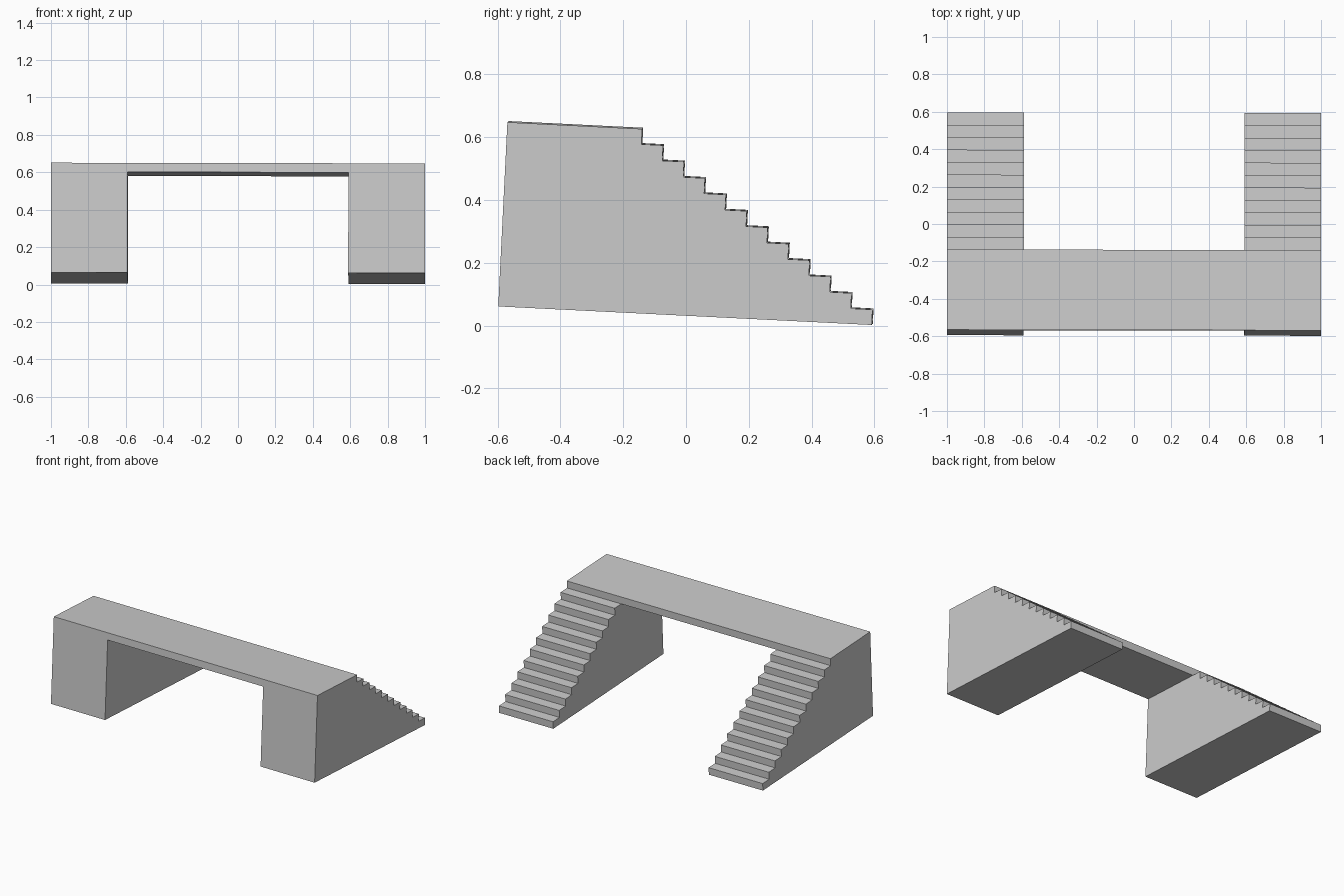
import bpy, bmesh
from math import radians
from mathutils import Matrix, Euler

if "Cube" in bpy.data.objects:
    bpy.data.objects.remove(bpy.data.objects["Cube"])

LENGTH, HEIGHT = 1.1905, 0.587      # footprint depth and deck height
DECK, STEPS = 0.4295, 11            # deck depth and number of treads
RISE = HEIGHT / (STEPS + 1)
RUN = (LENGTH - DECK) / STEPS
INNER, OUTER = 0.59, 1.0            # x limits of each flight

# The whole bridge leans slightly towards its back
TILT = Matrix.Translation((0, -0.0015, 0.0335)) @ Euler(
    (radians(-2.84), radians(0.11), radians(-0.1))).to_matrix().to_4x4()


def extrude_profile(name, profile, x0, x1, caps=True):
    """Extrude a (y, z) outline along x from x0 to x1."""
    bm = bmesh.new()
    a = [bm.verts.new((x0, y, z)) for y, z in profile]
    b = [bm.verts.new((x1, y, z)) for y, z in profile]
    n = len(profile)
    for i in range(n):
        j = (i + 1) % n
        bm.faces.new((a[i], a[j], b[j], b[i]))
    if caps:
        bm.faces.new(a[::-1])
        bm.faces.new(b)
    bmesh.ops.recalc_face_normals(bm, faces=bm.faces)
    bm.transform(TILT)
    mesh = bpy.data.meshes.new(name)
    bm.to_mesh(mesh)
    bm.free()
    obj = bpy.data.objects.new(name, mesh)
    bpy.context.collection.objects.link(obj)
    return obj


# Solid stair flights: vertical front, flat top, steps down to the back
front = -LENGTH / 2
stairs = [(front, 0), (front, HEIGHT), (front + DECK, HEIGHT)]
for i in range(STEPS):
    y, z = front + DECK + i * RUN, HEIGHT - (i + 1) * RISE
    stairs += [(y, z), (y + RUN, z)]
stairs.append((front + LENGTH, 0))

extrude_profile("left_stair_flight", stairs, -OUTER, -INNER)
extrude_profile("right_stair_flight", stairs, INNER, OUTER)

# Deck slab spanning the flights, one riser thick
slab = [(front, HEIGHT - RISE), (front, HEIGHT),
        (front + DECK, HEIGHT), (front + DECK, HEIGHT - RISE)]
deck = extrude_profile("deck", slab, -INNER, INNER, caps=False)
# Deck ends are open, so orient its walls outward explicitly
bm = bmesh.new()
bm.from_mesh(deck.data)
centre = sum((v.co for v in bm.verts), bm.verts[:][0].co * 0) / len(bm.verts)
for f in bm.faces:
    f.normal_update()
    if f.normal.dot(f.calc_center_median() - centre) < 0:
        f.normal_flip()
bm.to_mesh(deck.data)
bm.free()
